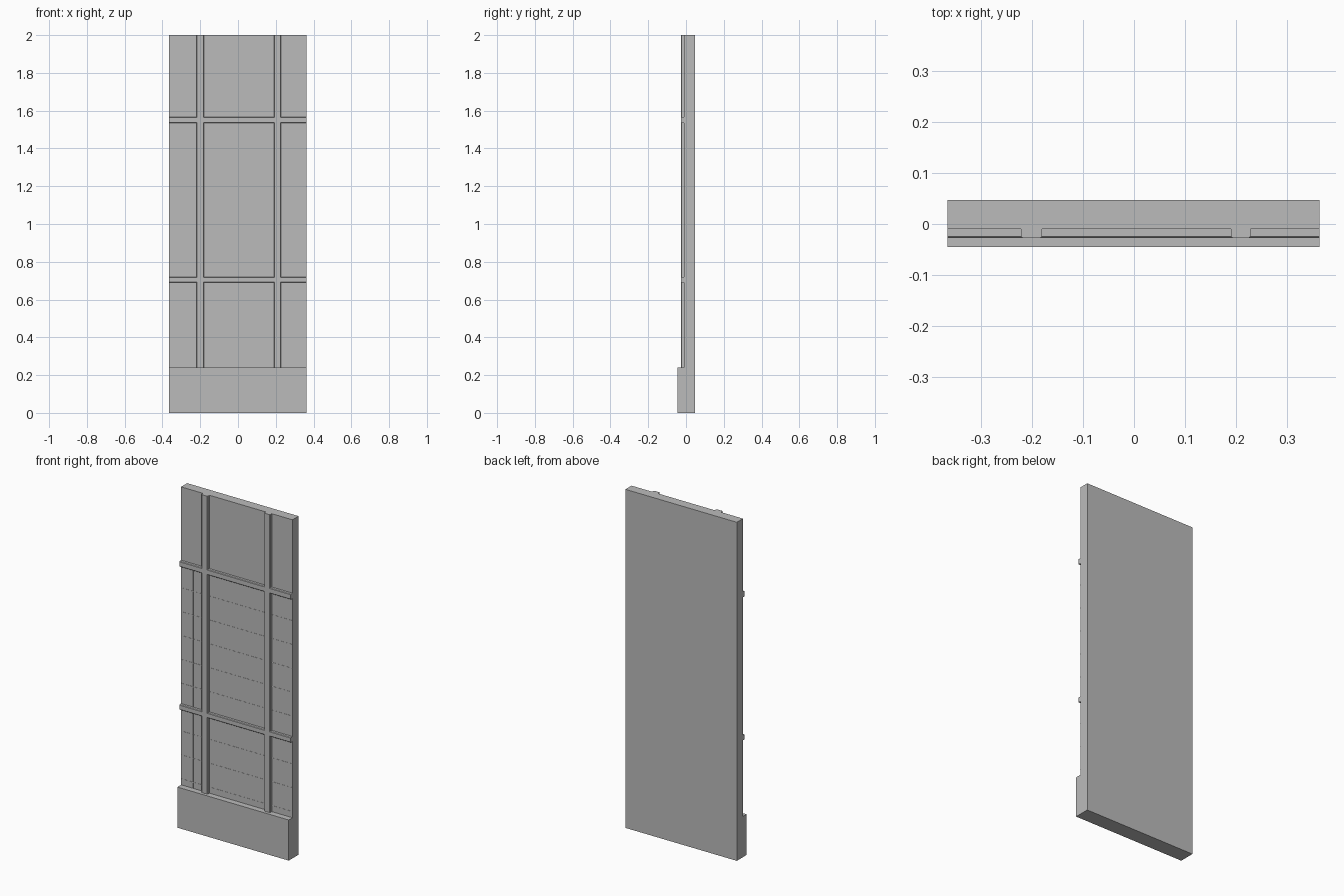
import bpy

if "Cube" in bpy.data.objects:
    bpy.data.objects.remove(bpy.data.objects["Cube"])

grey = bpy.data.materials.new("plain_grey")
grey.diffuse_color = (0.5, 0.5, 0.5, 1.0)
grey.use_nodes = True
grey.node_tree.nodes["Principled BSDF"].inputs["Base Color"].default_value = grey.diffuse_color

X0, X1 = -0.365, 0.363        # wall ends
BACK, FACE = 0.047, -0.010    # wall back and front surface
BATTEN, BASE = -0.027, -0.045 # front surfaces of battens and plinth
BASE_TOP, TOP = 0.24, 2.0


def box(name, x, y, z):
    """Box from (min, max) pairs on each axis."""
    verts = [(a, b, c) for a in x for b in y for c in z]
    faces = [(0, 1, 3, 2), (4, 6, 7, 5), (0, 4, 5, 1),
             (2, 3, 7, 6), (0, 2, 6, 4), (1, 5, 7, 3)]
    mesh = bpy.data.meshes.new(name)
    mesh.from_pydata(verts, [], faces)
    mesh.materials.append(grey)
    obj = bpy.data.objects.new(name, mesh)
    bpy.context.collection.objects.link(obj)
    return obj


def batten(name, along_x, lo, hi, start, end):
    """Strip on the wall face with its two long front edges chamfered."""
    c = 0.003
    profile = [(lo, FACE + 0.002), (lo, BATTEN + c), (lo + c, BATTEN),
               (hi - c, BATTEN), (hi, BATTEN + c), (hi, FACE + 0.002)]
    n = len(profile)
    verts = [(t, y, w) if along_x else (w, y, t)
             for t in (start, end) for w, y in profile]
    faces = [(i, (i + 1) % n, (i + 1) % n + n, i + n) for i in range(n)]
    faces += [tuple(reversed(range(n))), tuple(range(n, 2 * n))]
    if along_x:
        faces = [tuple(reversed(f)) for f in faces]
    mesh = bpy.data.meshes.new(name)
    mesh.from_pydata(verts, [], [tuple(reversed(f)) for f in faces])
    mesh.materials.append(grey)
    obj = bpy.data.objects.new(name, mesh)
    bpy.context.collection.objects.link(obj)


# Wall slab and plinth
box("wall_panel", (X0, X1), (FACE, BACK), (BASE_TOP, TOP))
box("plinth", (X0, X1), (BASE, BACK), (0, BASE_TOP))

# Upright and cross battens
for i, (lo, hi) in enumerate([(-0.221, -0.180), (0.190, 0.228)]):
    batten(f"upright_batten_{i + 1}", False, lo, hi, BASE_TOP, TOP)
for i, (lo, hi) in enumerate([(0.69, 0.72), (1.535, 1.567)]):
    batten(f"cross_batten_{i + 1}", True, lo, hi, X0, X1)

# Hairline plank joints, just proud of the wall
for i in range(9):
    z = 0.275 + 0.141 * i
    box(f"plank_joint_{i + 1}", (X0, X1), (FACE - 0.001, FACE + 0.002),
        (z - 0.002, z + 0.002))
box("upright_joint", (-0.288, -0.285), (FACE - 0.001, FACE + 0.002),
    (BASE_TOP, 1.54))
